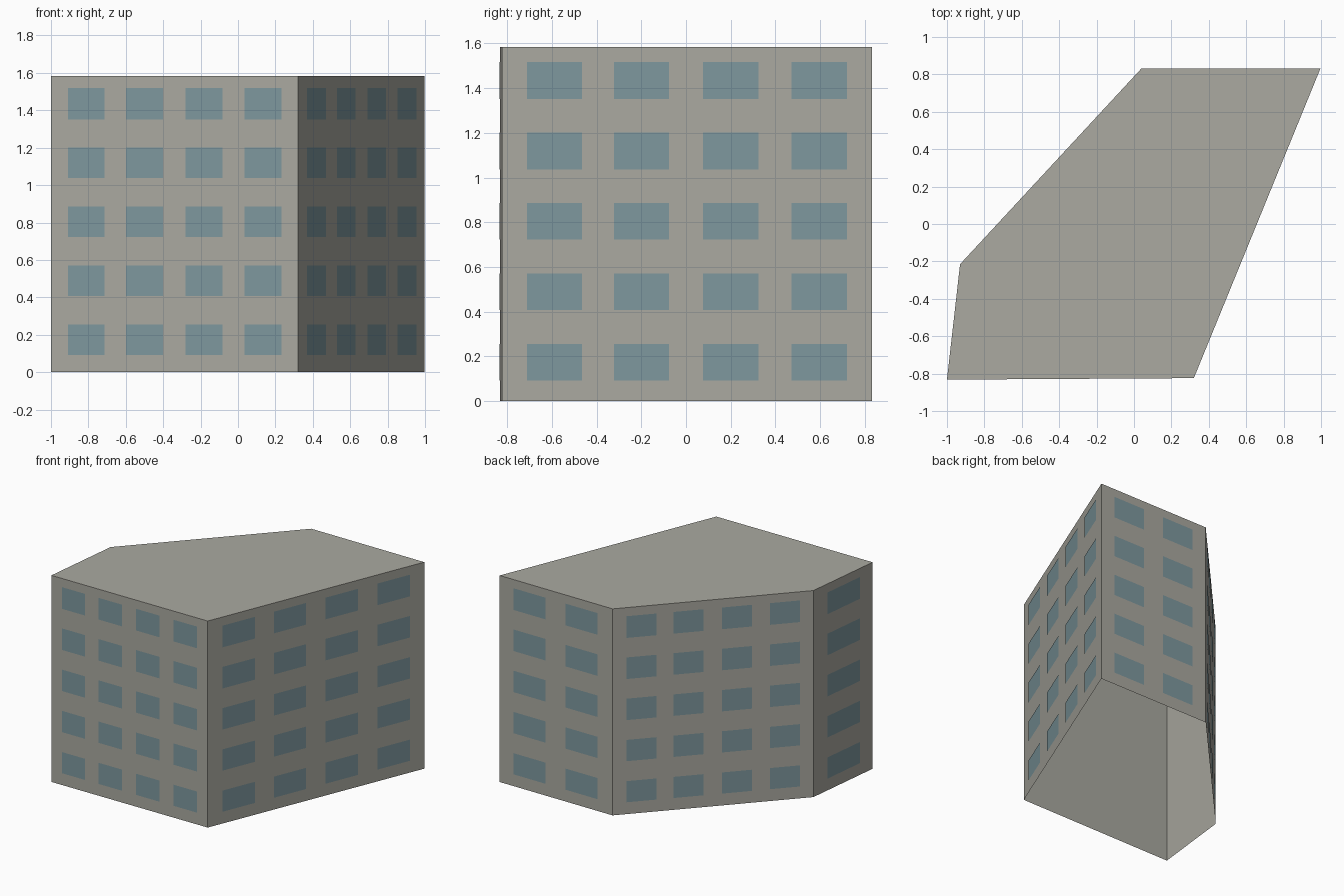
import bpy, bmesh
from mathutils import Vector

if "Cube" in bpy.data.objects:
    bpy.data.objects.remove(bpy.data.objects["Cube"])

HEIGHT = 1.583
PLATE = 0.003  # how far the panes stand off the wall

# Footprint corners, counter-clockwise from the front left
corners = [Vector(c) for c in
           ((-1, -0.832), (0.32, -0.824), (0.997, 0.832), (0.04, 0.832), (-0.93, -0.215))]

# Start and end of each window column, as fractions of the wall's length
FOUR = ((0.068, 0.217), (0.304, 0.453), (0.544, 0.694), (0.784, 0.933))
TWO = ((0.124, 0.407), (0.586, 0.869))
ONE = ((0.235, 0.785),)
walls = {"front": FOUR, "right": FOUR, "back": TWO, "back_left": FOUR, "left": ONE}
rows = [(0.092 + 0.315 * i, 0.254 + 0.316 * i) for i in range(5)]


def material(name, colour):
    mat = bpy.data.materials.new(name)
    mat.diffuse_color = (*colour, 1)
    mat.use_nodes = True
    mat.node_tree.nodes["Principled BSDF"].inputs["Base Color"].default_value = mat.diffuse_color
    return mat


def make_object(name, bm, mat):
    mesh = bpy.data.meshes.new(name)
    bm.to_mesh(mesh)
    bm.free()
    mesh.materials.append(mat)
    obj = bpy.data.objects.new(name, mesh)
    bpy.context.collection.objects.link(obj)
    return obj


concrete = material("warm grey concrete", (0.405, 0.4, 0.355))
glass = material("blue grey glass", (0.21, 0.315, 0.345))

# Building shell: walls and flat roof, open underneath
bm = bmesh.new()
base = [bm.verts.new((c.x, c.y, 0)) for c in corners]
top = [bm.verts.new((c.x, c.y, HEIGHT)) for c in corners]
for i in range(5):
    j = (i + 1) % 5
    bm.faces.new((base[i], base[j], top[j], top[i]))
bm.faces.new(top)
make_object("building_shell", bm, concrete)

# Window panes: a grid of thin plates on the outside of each wall
for i, (side, columns) in enumerate(walls.items()):
    start, end = corners[i], corners[(i + 1) % 5]
    along = end - start
    out = Vector((along.y, -along.x)).normalized() * PLATE
    bm = bmesh.new()
    for u0, u1 in columns:
        p, q = start + along * u0 + out, start + along * u1 + out
        for z0, z1 in rows:
            bm.faces.new([bm.verts.new(v) for v in
                          ((p.x, p.y, z0), (q.x, q.y, z0), (q.x, q.y, z1), (p.x, p.y, z1))])
    make_object(side + "_windows", bm, glass)
